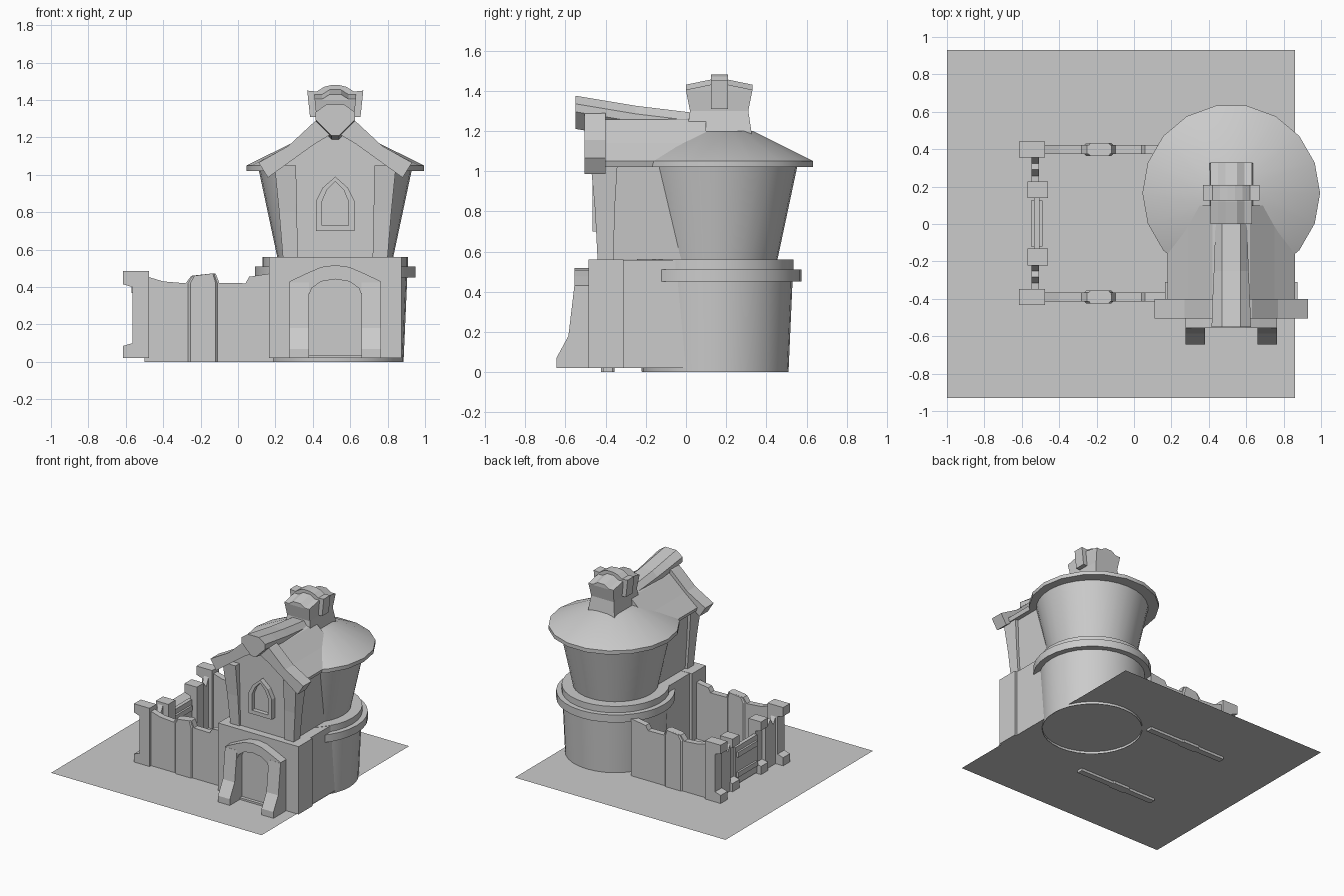
import bpy, bmesh, math

if "Cube" in bpy.data.objects:
    bpy.data.objects.remove(bpy.data.objects["Cube"])

GREY = (0.6, 0.6, 0.6, 1)
stone = bpy.data.materials.new("plain grey")
stone.use_nodes = True
stone.diffuse_color = GREY
stone.node_tree.nodes["Principled BSDF"].inputs["Base Color"].default_value = GREY

CX, CY = 0.52, 0.145      # tower axis


def loft(name, rings, caps=(True, True), closed=False, smooth=False):
    """Skin a list of equal-length point rings."""
    bm = bmesh.new()
    vs = [[bm.verts.new(p) for p in ring] for ring in rings]
    n = len(rings[0])
    pairs = list(zip(vs, vs[1:]))
    if closed:
        pairs.append((vs[-1], vs[0]))
    for a, b in pairs:
        for i in range(n):
            j = (i + 1) % n
            bm.faces.new((a[i], a[j], b[j], b[i]))
    if not closed:
        if caps[0]:
            bm.faces.new(vs[0][::-1])
        if caps[1]:
            bm.faces.new(vs[-1])
    bmesh.ops.recalc_face_normals(bm, faces=bm.faces)
    me = bpy.data.meshes.new(name)
    bm.to_mesh(me)
    bm.free()
    me.materials.append(stone)
    ob = bpy.data.objects.new(name, me)
    bpy.context.collection.objects.link(ob)
    if smooth:
        bpy.ops.object.select_all(action='DESELECT')
        ob.select_set(True)
        bpy.context.view_layer.objects.active = ob
        bpy.ops.object.shade_smooth_by_angle(angle=math.radians(35))
    return ob


def along_y(pts, y):
    return [(x, y, z) for x, z in pts]


def prism_y(name, pts, y0, y1):
    return loft(name, [along_y(pts, y0), along_y(pts, y1)])


def prism_x(name, pts, x0, x1):
    return loft(name, [[(x, y, z) for y, z in pts] for x in (x0, x1)])


def rect(x0, x1, y0, y1, z):
    return [(x0, y0, z), (x1, y0, z), (x1, y1, z), (x0, y1, z)]


def box(name, x0, x1, y0, y1, z0, z1):
    return loft(name, [rect(x0, x1, y0, y1, z0), rect(x0, x1, y0, y1, z1)])


def lathe(name, prof, n, cy, caps):
    turns = [2 * math.pi * i / n for i in range(n)]
    return loft(name, [[(CX + r * math.cos(t), cy + r * math.sin(t), z) for t in turns]
                       for r, z in prof], caps, smooth=True)


def sym(half):
    """Mirror a right-hand outline about the tower axis."""
    return [(CX + x, z) for x, z in half] + [(CX - x, z) for x, z in reversed(half) if x > 0]


# Ground sheet
bpy.ops.mesh.primitive_plane_add(size=1.86, location=(-0.07, 0, 0.02))
ground = bpy.context.object
ground.name = "ground_sheet"
ground.data.materials.append(stone)

# Round tower and its conical roof
lathe("round_tower", [(0.365, 0), (0.385, 0.45), (0.43, 0.45), (0.43, 0.51), (0.39, 0.51),
                      (0.39, 0.56), (0.31, 0.56), (0.41, 1.03)], 32, CY, (False, True))
lathe("tower_roof", [(0.38, 1.02), (0.475, 1.02), (0.475, 1.05), (0.17, 1.2)], 18, 0.165, (True, True))

# Chimney with waisted body, rippled top and saddle band
loft("chimney_body", [rect(CX - w, CX + w, 0.165 - d, 0.165 + d, z) for w, d, z in
                      [(0.115, 0.165, 1.15), (0.115, 0.16, 1.2), (0.1, 0.145, 1.3), (0.11, 0.165, 1.4)]])


def ripple(z):
    return sym([(0.11, 1.4), (0.11, z - 0.025), (0.07, z - 0.025), (0.03, z)])


loft("chimney_top", [along_y(ripple(z), y) for y, z in [(0, 1.43), (0.12, 1.455), (0.21, 1.455), (0.33, 1.43)]])
prism_y("chimney_band", sym([(0.135, 1.31), (0.15, 1.45), (0.1, 1.445), (0.06, 1.47), (0.02, 1.48)]),
        0.125, 0.208)

# Gatehouse base
box("gatehouse_base", 0.165, 0.875, -0.485, -0.31, 0.02, 0.56)
box("gatehouse_link", 0.185, 0.855, -0.31, 0.02, 0.02, 0.558)

# Gatehouse upper room with leaning corner posts
upper = sym([(0.26, 0.56), (0.3, 1.06), (0.1, 1.19), (0, 1.25)])
prism_y("upper_room", upper, -0.425, 0.1)
for side, s in (("left", 1), ("right", -1)):
    loft(side + "_corner_post", [rect(CX + s * 0.2, CX + s * 0.28, -0.44, -0.36, 0.56),
                                 rect(CX + s * 0.205, CX + s * 0.3, -0.452, -0.355, 0.8),
                                 rect(CX + s * 0.21, CX + s * 0.325, -0.475, -0.34, 1.05)])

# Gable roof, thicker front boards and curved ridge
boards = [(0, 1.23), (0.11, 1.165), (0.27, 1.05), (0.36, 0.985),
          (0.41, 1.065), (0.25, 1.155), (0.11, 1.285), (0, 1.32)]
slopes = [(0, 1.2), (0.28, 1.02), (0.33, 1.02), (0.34, 1.05), (0.23, 1.14), (0.1, 1.255), (0, 1.28)]


def chevron(half):
    # underside runs left to right, then the top runs back
    cut = max(range(len(half)), key=lambda i: half[i][0])
    low, top = half[:cut], half[cut:]
    return ([(CX - x, z) for x, z in reversed(low[1:])] + [(CX + x, z) for x, z in low + top]
            + [(CX - x, z) for x, z in reversed(top[:-1])])


prism_y("front_roof_boards", chevron(boards), -0.505, -0.4)
prism_y("gable_roof", chevron(slopes), -0.4, 0.1)
loft("roof_ridge", [along_y(sym([(0.05, t), (h, t - 0.04), (h, t - 0.08), (0.02, t - 0.165)]), y)
                    for y, t, h in [(-0.55, 1.375, 0.105), (-0.4, 1.35, 0.1),
                                    (-0.25, 1.325, 0.093), (0.04, 1.29, 0.083)]])


# Pointed window with raised frame
def lancet(w, z0, z1):
    mid = z0 + (z1 - z0) * 0.55
    return sym([(w, z0), (w, mid), (w * 0.65, mid + (z1 - mid) * 0.55), (0, z1)])


outer, inner = lancet(0.103, 0.7, 0.99), lancet(0.07, 0.73, 0.965)
loft("window_frame", [along_y(outer, -0.42), along_y(outer, -0.465),
                      along_y(inner, -0.465), along_y(inner, -0.42)], closed=True)
prism_y("window_pane", inner, -0.432, -0.424)

# Entrance arch with flared buttresses, and the door
arch = [(0.14, 0.36), (0.125, 0.395), (0.075, 0.43), (0, 0.442)]
hood = [(0.245, 0.36), (0.245, 0.43), (0.15, 0.475), (0.075, 0.507), (0, 0.517)]
hood_outline = ([(CX + x, z) for x, z in hood] + [(CX - x, z) for x, z in reversed(hood[:-1])]
                + [(CX - x, z) for x, z in arch] + [(CX + x, z) for x, z in reversed(arch[:-1])])
prism_y("entrance_hood", hood_outline, -0.555, -0.48)
flare = [(-0.48, 0.02), (-0.645, 0.02), (-0.645, 0.07), (-0.585, 0.18), (-0.556, 0.425), (-0.48, 0.425)]
for side, s in (("left", 1), ("right", -1)):
    prism_x(side + "_buttress", flare, CX + s * 0.14, CX + s * 0.245)
prism_y("door_panel", sym([(0.14, 0.035)] + arch), -0.494, -0.484)
box("door_step", CX - 0.14, CX + 0.14, -0.52, -0.484, 0.02, 0.035)

# Courtyard walls with broken tops and a swollen middle
crest = [(-0.5, 0.46), (-0.4, 0.43), (-0.28, 0.42), (-0.25, 0.46), (-0.12, 0.473),
         (-0.1, 0.422), (0.04, 0.42), (0.06, 0.455), (0.19, 0.475)]
wall = [(-0.5, 0), (0.19, 0)] + crest[::-1]
bump = [(-0.28, 0), (-0.1, 0), (-0.1, 0.422), (-0.12, 0.473), (-0.25, 0.46), (-0.28, 0.42)]
for side, y in (("front", -0.39), ("back", 0.398)):
    prism_y(side + "_wall", wall, y - 0.024, y + 0.024)
    narrow = [(x * 0.75 - 0.045, z) for x, z in bump]
    loft(side + "_wall_swell", [along_y(narrow, y - 0.034), along_y(bump, y - 0.012),
                                along_y(bump, y + 0.012), along_y(narrow, y + 0.034)])


# Posts of the side fence, each with a foot and a cap turned outwards
def fence_post(name, x0, x1, y0, y1, top):
    lip = 0.05
    prof = [(x1, 0.02), (x0, 0.02), (x0, 0.085), (x0 + lip, 0.1), (x0 + lip, top - 0.085),
            (x0, top - 0.07), (x0, top), (x1, top)]
    prism_y(name, prof, y0, y1)


for side, y, gy in (("front", -0.39, -0.177), ("back", 0.398, 0.183)):
    fence_post(side + "_corner_fence_post", -0.615, -0.477, y - 0.043, y + 0.043, 0.485)
    fence_post(side + "_gate_post", -0.57, -0.46, gy - 0.045, gy + 0.045, 0.44)
    a, b = min(gy, y) + 0.04, max(gy, y) - 0.04
    d = (b - a) / 4
    prism_x(side + "_fence_panel", [(a, 0.02), (b, 0.02), (b, 0.43), (b - d, 0.36), (a + 2 * d, 0.4),
                                    (a + d, 0.34), (a, 0.4)], -0.548, -0.508)

# Side gate with cross rails
box("side_gate", -0.535, -0.505, -0.135, 0.14, 0.03, 0.33)
for name, z in (("lower_rail", 0.09), ("upper_rail", 0.25)):
    box("gate_" + name, -0.55, -0.49, -0.12, 0.125, z, z + 0.04)
